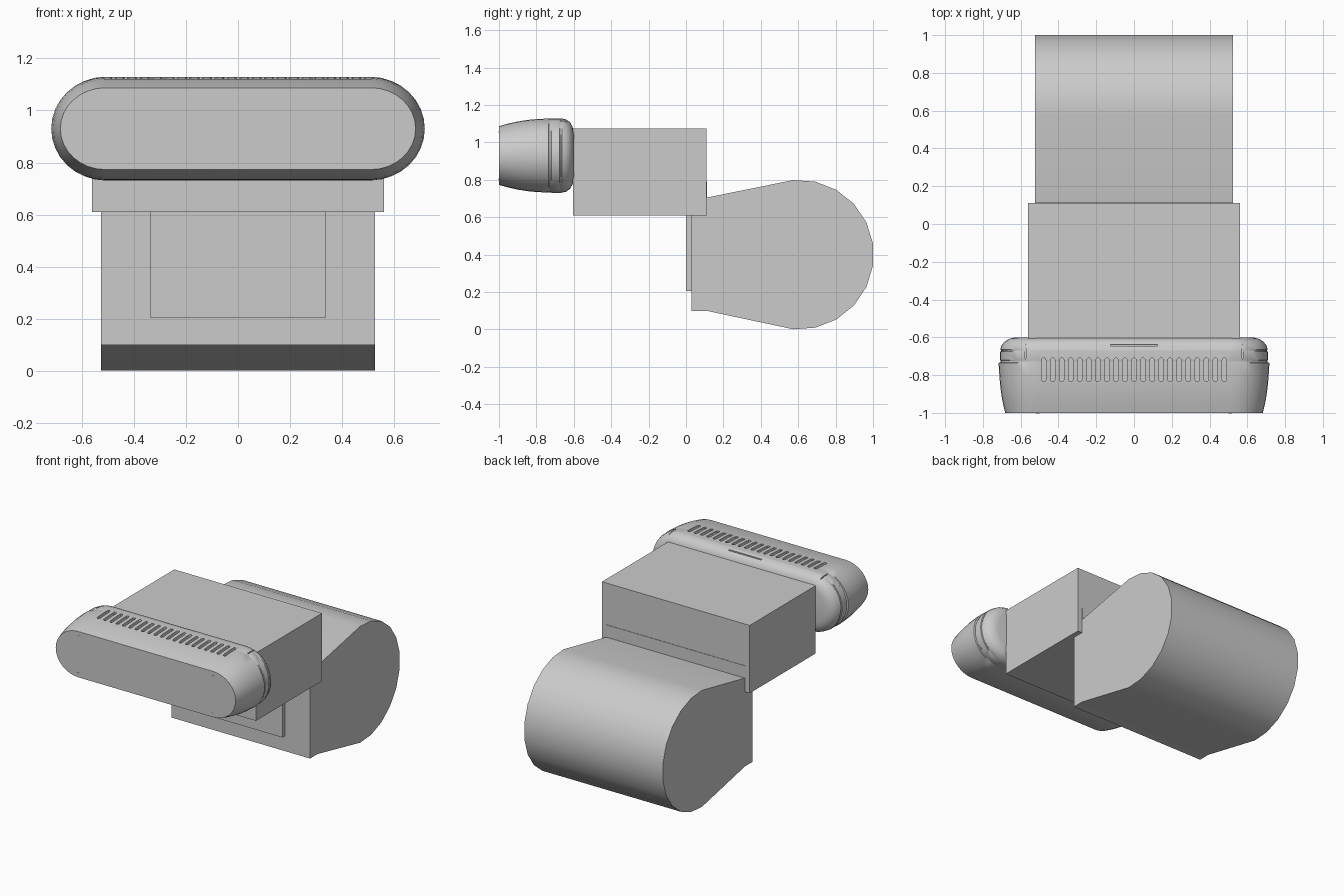
import bpy, bmesh, math
from mathutils import Vector

old = bpy.data.objects.get("Cube")
if old:
    bpy.data.objects.remove(old, do_unlink=True)

grey = bpy.data.materials.new("plain_grey")
grey.use_nodes = True
grey.diffuse_color = (0.6, 0.6, 0.6, 1)
grey.node_tree.nodes["Principled BSDF"].inputs["Base Color"].default_value = (0.6, 0.6, 0.6, 1)


def add_object(name, bm):
    bmesh.ops.recalc_face_normals(bm, faces=bm.faces)
    mesh = bpy.data.meshes.new(name)
    bm.to_mesh(mesh)
    bm.free()
    mesh.materials.append(grey)
    obj = bpy.data.objects.new(name, mesh)
    bpy.context.collection.objects.link(obj)
    return obj


def loft(bm, rings):
    """Skin closed rings of points and cap both ends."""
    loops = [[bm.verts.new(p) for p in ring] for ring in rings]
    n = len(loops[0])
    for a, b in zip(loops, loops[1:]):
        for i in range(n):
            j = (i + 1) % n
            bm.faces.new((a[i], a[j], b[j], b[i]))
    bm.faces.new(loops[0])
    bm.faces.new(loops[-1][::-1])


def box_in(bm, lo, hi):
    lo, hi = Vector(lo), Vector(hi)
    for v in bmesh.ops.create_cube(bm, size=1)["verts"]:
        v.co = (lo + hi) / 2 + v.co * (hi - lo)


def box(name, lo, hi):
    bm = bmesh.new()
    box_in(bm, lo, hi)
    return add_object(name, bm)


def stadium(half, rx, ry, steps=16):
    """Outline with elliptical ends and straight long sides."""
    points = []
    for side in (1, -1):
        for i in range(steps + 1):
            a = math.pi * (i / steps - 0.5)
            points.append((side * (half + rx * math.cos(a)), side * ry * math.sin(a)))
    return points


def smooth(obj):
    bpy.ops.object.select_all(action="DESELECT")
    obj.select_set(True)
    bpy.context.view_layer.objects.active = obj
    bpy.ops.object.shade_smooth_by_angle(angle=math.radians(30))


# Rear drum: round back tapering to a flat front
profile = [(0.11, 0.10), (0.03, 0.10), (0.03, 0.70), (0.11, 0.705)]
for k in range(12):
    a = math.radians(94.3 - 17.14 * k)
    profile.append((0.604 + 0.4 * math.cos(a), 0.4 + 0.4 * math.sin(a)))
bm = bmesh.new()
loft(bm, [[(x, y, z) for y, z in profile] for x in (-0.525, 0.525)])
smooth(add_object("rear_drum", bm))

# Connecting box and the plates against the drum
box("middle_box", (-0.56, -0.605, 0.61), (0.56, 0.11, 1.075))
box("mounting_plate", (-0.337, 0.0, 0.205), (0.337, 0.032, 0.615))
box("back_strip", (-0.525, 0.105, 0.70), (0.525, 0.113, 0.79))

# Front pod: y, end width, half height, with shallow seams round the ends
sections = [
    (-1.0, 0.172, 0.157), (-0.95, 0.184, 0.171), (-0.9, 0.193, 0.182),
    (-0.85, 0.199, 0.190), (-0.8, 0.203, 0.195), (-0.735, 0.207, 0.198),
    (-0.732, 0.197, 0.198), (-0.722, 0.197, 0.198), (-0.719, 0.2, 0.199),
    (-0.676, 0.2, 0.199), (-0.673, 0.194, 0.199), (-0.667, 0.194, 0.199),
    (-0.664, 0.198, 0.198), (-0.64, 0.19, 0.193), (-0.62, 0.172, 0.178),
    (-0.607, 0.148, 0.155), (-0.6, 0.12, 0.125)]
bm = bmesh.new()
loft(bm, [[(x, y, 0.93 + z) for x, z in stadium(0.51, rx, rz)] for y, rx, rz in sections])
pod = add_object("front_pod", bm)

# Cutter: row of vent slots, a long slot and the end seams on top
bm = bmesh.new()
for i in range(21):
    cx = (i - 10) * 0.0478
    slot = [(cx + v, -0.772 + u) for u, v in stadium(0.052, 0.011, 0.011, 6)]
    loft(bm, [[(x, y, z) for x, y in slot] for z in (1.106, 1.2)])
box_in(bm, (-0.125, -0.645, 1.112), (0.125, -0.637, 1.2))
for s in (-1, 1):
    box_in(bm, (s * 0.575 - 0.003, -0.715, 1.108), (s * 0.575 + 0.003, -0.63, 1.2))
cutter = add_object("slot_cutter", bm)
cutter.hide_render = True

# Cut the slots and bake the result
cut = pod.modifiers.new("slots", "BOOLEAN")
cut.operation = "DIFFERENCE"
cut.solver = "EXACT"
cut.object = cutter
bpy.context.view_layer.update()
graph = bpy.context.evaluated_depsgraph_get()
baked = bpy.data.meshes.new_from_object(pod.evaluated_get(graph))
pod.modifiers.clear()
pod.data = baked
bpy.data.objects.remove(cutter, do_unlink=True)
smooth(pod)

# Small corner marks on the front face
for sx, side in ((-1, "right"), (1, "left")):
    for z, level in ((0.803, "lower"), (1.056, "upper")):
        box(f"{level}_{side}_mark", (sx * 0.51 - 0.01, -1.002, z - 0.003),
            (sx * 0.51 + 0.01, -0.995, z + 0.003))
